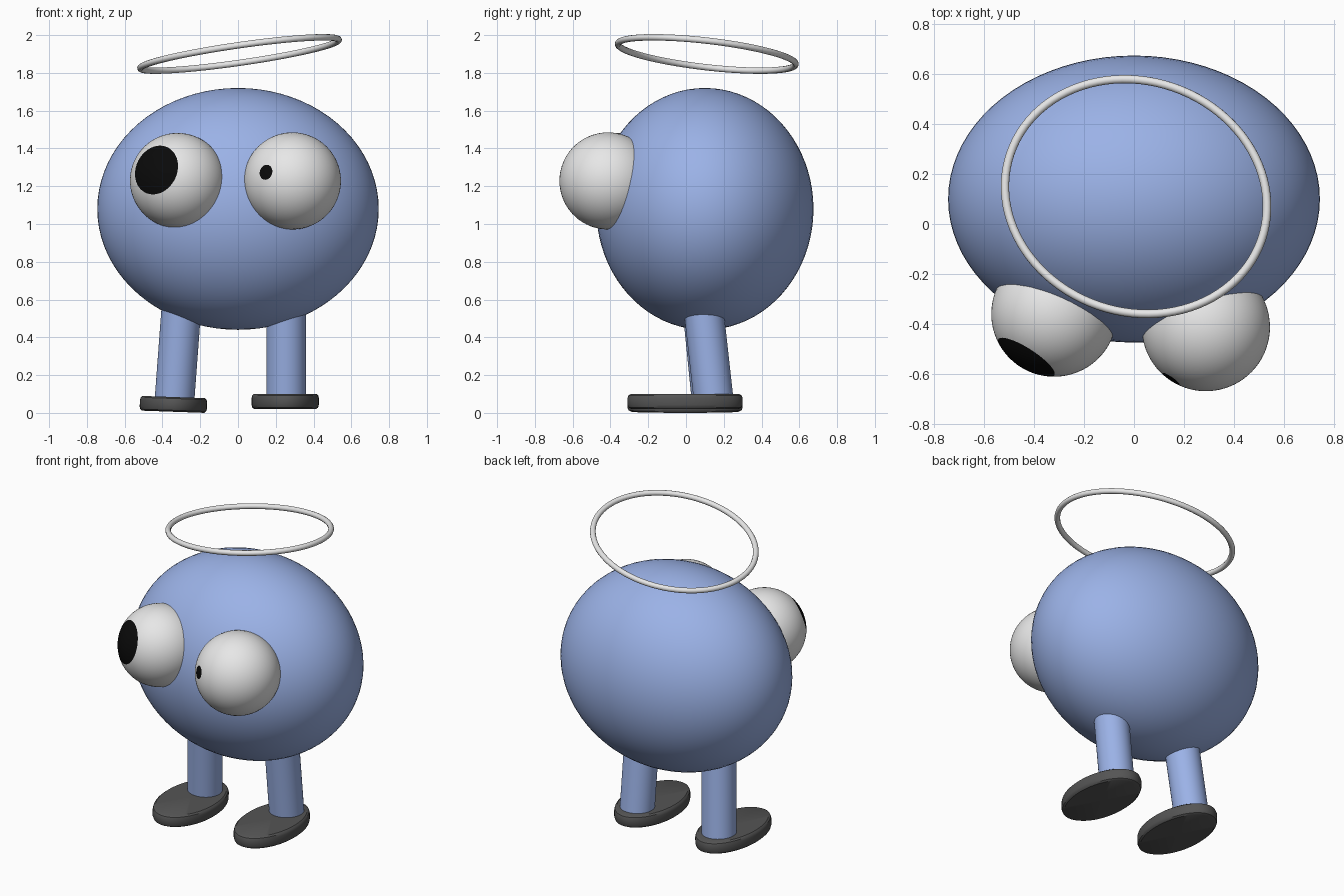
import bpy, bmesh
from math import sin, cos, pi, radians
from mathutils import Vector, Quaternion

if "Cube" in bpy.data.objects:
    bpy.data.objects.remove(bpy.data.objects["Cube"], do_unlink=True)


def material(name, r, g, b):
    m = bpy.data.materials.new(name)
    m.use_nodes = True
    m.diffuse_color = (r, g, b, 1)
    m.node_tree.nodes["Principled BSDF"].inputs["Base Color"].default_value = (r, g, b, 1)
    return m


BLUE = material("soft blue", 0.39, 0.53, 0.95)
PALE = material("pale grey", 0.8, 0.8, 0.8)
DARK = material("dark grey", 0.09, 0.09, 0.09)
BLACK = material("black", 0.003, 0.003, 0.003)


def lathe(name, profile, mats, centre, scale=(1, 1, 1), axis=(0, 0, 1), steps=64, painted=0):
    """Revolve (radius, height) points about z; the first `painted` bands use mats[1]."""
    bm = bmesh.new()
    rings = []
    for r, z in profile:
        if r < 1e-5:
            rings.append([bm.verts.new((0, 0, z))] * steps)
        else:
            rings.append([bm.verts.new((r * cos(2 * pi * i / steps), r * sin(2 * pi * i / steps), z))
                          for i in range(steps)])
    for band, (a, b) in enumerate(zip(rings, rings[1:])):
        for i in range(steps):
            j = (i + 1) % steps
            face = bm.faces.new(list(dict.fromkeys((a[i], b[i], b[j], a[j]))))
            face.material_index = 1 if band < painted else 0
    bmesh.ops.scale(bm, vec=scale, verts=bm.verts)
    bmesh.ops.recalc_face_normals(bm, faces=bm.faces)
    mesh = bpy.data.meshes.new(name)
    bm.to_mesh(mesh)
    bm.free()
    for m in mats:
        mesh.materials.append(m)
    ob = bpy.data.objects.new(name, mesh)
    bpy.context.collection.objects.link(ob)
    ob.location = centre
    ob.rotation_mode = 'QUATERNION'
    ob.rotation_quaternion = Vector((0, 0, 1)).rotation_difference(Vector(axis))
    select(ob)
    bpy.ops.object.shade_smooth_by_angle(angle=radians(35))
    return ob


def select(ob):
    bpy.ops.object.select_all(action='DESELECT')
    ob.select_set(True)
    bpy.context.view_layer.objects.active = ob


def arc(start, end, n):
    return [start + (end - start) * i / n for i in range(n + 1)]


def sphere_profile(angles):
    return [(sin(a), cos(a)) for a in angles]


# Body
lathe("body", sphere_profile(arc(0, pi, 40)), [BLUE], (0, 0.1, 1.08), (0.745, 0.575, 0.64), steps=80)


# Eyes: the pole points along the gaze and the pupil is the cap around it
def eye(name, centre, radius, gaze, pupil):
    cap = radians(pupil)
    angles = arc(0, cap, 8) + arc(cap, pi, 36)[1:]
    lathe(name, sphere_profile(angles), [PALE, BLACK], centre, (radius,) * 3, gaze, painted=8)


eye("right_eye", (-0.32, -0.36, 1.23), 0.252, (-0.52, -0.81, 0.26), 32)
eye("left_eye", (0.288, -0.413, 1.228), 0.257, (-0.55, -0.815, 0.18), 9)


# Legs
def leg(name, top, bottom):
    top, bottom = Vector(top), Vector(bottom)
    length = (top - bottom).length
    lathe(name, [(0, 0), (0.105, 0), (0.105, length), (0, length)], [BLUE], bottom,
          axis=top - bottom, steps=48)


leg("right_leg", (-0.295, 0.08, 0.62), (-0.336, 0.135, 0.07))
leg("left_leg", (0.255, 0.085, 0.62), (0.255, 0.145, 0.08))

# Feet: flat ovals with a softened rim
sole = [(0, -1), (0.93, -1), (0.98, -0.8), (1, -0.45), (1, 0.45), (0.98, 0.8), (0.93, 1), (0, 1)]
lathe("right_foot", sole, [DARK], (-0.342, -0.005, 0.045), (0.178, 0.305, 0.039), (0.035, 0, 1))
lathe("left_foot", sole, [DARK], (0.25, -0.005, 0.061), (0.178, 0.305, 0.04))

# Halo: tilted oval ring with a round tube
curve = bpy.data.curves.new("halo", 'CURVE')
curve.dimensions = '3D'
curve.bevel_depth = 0.017
curve.bevel_resolution = 4
count = 96
spline = curve.splines.new('POLY')
spline.points.add(count - 1)
spline.use_cyclic_u = True
turn = Quaternion((0, 0, 1), radians(-19))
for i, p in enumerate(spline.points):
    a = 2 * pi * i / count
    v = turn @ Vector((0.532 * cos(a), 0.4625 * sin(a), 0))
    p.co = (v.x, v.y, 0.135 * v.x - 0.1 * v.y, 1)
halo = bpy.data.objects.new("halo", curve)
halo.location = (0.008, 0.11, 1.9)
bpy.context.collection.objects.link(halo)
curve.materials.append(PALE)
select(halo)
bpy.ops.object.convert(target='MESH')
bpy.ops.object.shade_smooth()
